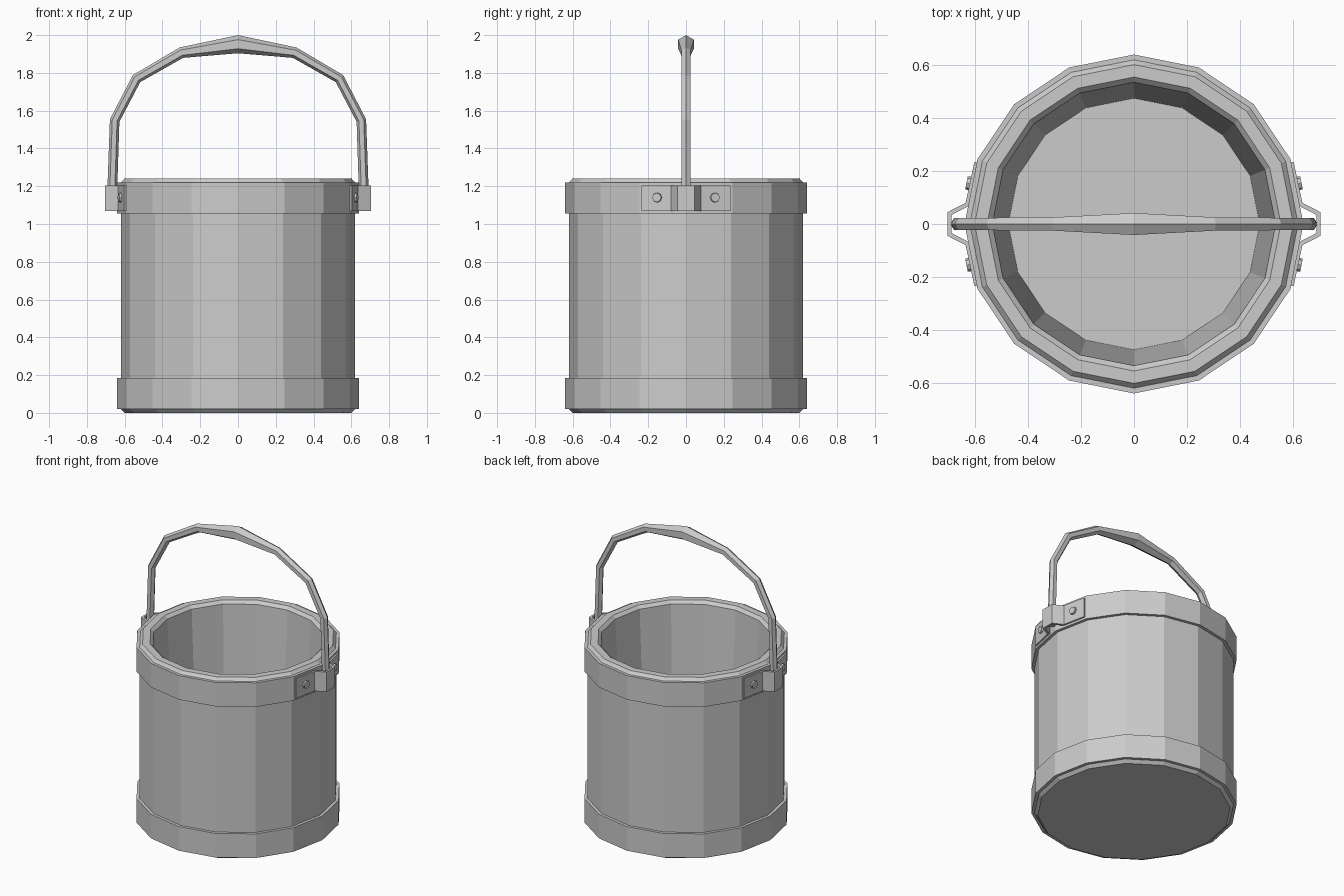
import bpy, bmesh, math
from mathutils import Vector, Matrix

if "Cube" in bpy.data.objects:
    bpy.data.objects.remove(bpy.data.objects["Cube"])

SIDES = 16
metal = bpy.data.materials.new("grey_metal")
metal.use_nodes = True
GREY = (0.6, 0.6, 0.6, 1)
metal.diffuse_color = GREY
metal.node_tree.nodes["Principled BSDF"].inputs["Base Color"].default_value = GREY


def finish(name, bm):
    bmesh.ops.recalc_face_normals(bm, faces=bm.faces)
    mesh = bpy.data.meshes.new(name)
    bm.to_mesh(mesh)
    bm.free()
    mesh.materials.append(metal)
    obj = bpy.data.objects.new(name, mesh)
    bpy.context.collection.objects.link(obj)
    return obj


def skin(bm, rings, closed=False):
    """Bridge equal vertex rings, then either join the ends or cap them."""
    rings = [[bm.verts.new(p) for p in ring] for ring in rings]
    n = len(rings[0])
    for a, b in zip(rings, rings[1:] + rings[:1] if closed else rings[1:]):
        for i in range(n):
            j = (i + 1) % n
            bm.faces.new((a[i], a[j], b[j], b[i]))
    if not closed:
        bm.faces.new(rings[0])
        bm.faces.new(rings[-1])


def lathe(name, profile, closed=False):
    bm = bmesh.new()
    turns = [math.tau * k / SIDES for k in range(SIDES)]
    skin(bm, [[(r * math.cos(t), r * math.sin(t), z) for t in turns]
              for r, z in profile], closed)
    return finish(name, bm)


# Bucket wall with chamfered rims, tapered inside and floor
lathe("bucket_body", [(0.6, 0), (0.62, 0.02), (0.62, 1.22), (0.602, 1.24),
                      (0.555, 1.24), (0.535, 1.22), (0.475, 0.05)])

# Reinforcing bands
for name, low, high in (("lower_band", 0.02, 0.185), ("upper_band", 1.055, 1.22)):
    lathe(name, [(0.61, low), (0.64, low), (0.64, high), (0.61, high)], True)

# Carrying handle: hexagonal bar, thicker at the grip
half = [(0.667, 1.09, 0.026), (0.665, 1.2, 0.026), (0.653, 1.548, 0.026),
        (0.537, 1.77, 0.027), (0.3, 1.907, 0.029)]
path = half + [(0, 1.952, 0.048)] + [(-x, z, r) for x, z, r in reversed(half)]
points = [Vector((x, 0, z)) for x, z, r in path]
rings = []
for i, p in enumerate(points):
    before = (p - points[max(i - 1, 0)]).normalized()
    after = (points[min(i + 1, len(points) - 1)] - p).normalized()
    along = (before + after).normalized()
    out = Vector((along.z, 0, -along.x))
    r = path[i][2]
    rings.append([p + out * r * math.cos(math.tau * k / 6)
                  + Vector((0, r * math.sin(math.tau * k / 6), 0)) for k in range(6)])
bm = bmesh.new()
skin(bm, rings)
finish("handle", bm)

# Folded bracket and rivets on each side
outer = [(0.603, 0.235), (0.636, 0.08), (0.704, 0.045)]
inner = [(0.588, 0.232), (0.62, 0.07), (0.69, 0.034)]
outer += [(x, -y) for x, y in reversed(outer)]
inner += [(x, -y) for x, y in reversed(inner)]
for side, turn in (("left", 0), ("right", math.pi)):
    spin = Matrix.Rotation(turn, 4, 'Z')
    bm = bmesh.new()
    skin(bm, [[(*a, 1.07), (*a, 1.205), (*b, 1.205), (*b, 1.07)]
              for a, b in zip(outer, inner)])
    bm.transform(spin)
    finish(side + "_bracket", bm)

    for end, s in (("back", 1), ("front", -1)):
        bm = bmesh.new()
        place = (Matrix.Translation((0.621, s * 0.153, 1.14))
                 @ Matrix.Rotation(s * math.pi / SIDES, 4, 'Z')
                 @ Matrix.Rotation(math.pi / 2, 4, 'Y'))
        bmesh.ops.create_cone(bm, cap_ends=True, segments=8, radius1=0.028,
                              radius2=0.024, depth=0.024, matrix=spin @ place)
        finish(f"{side}_{end}_rivet", bm)
